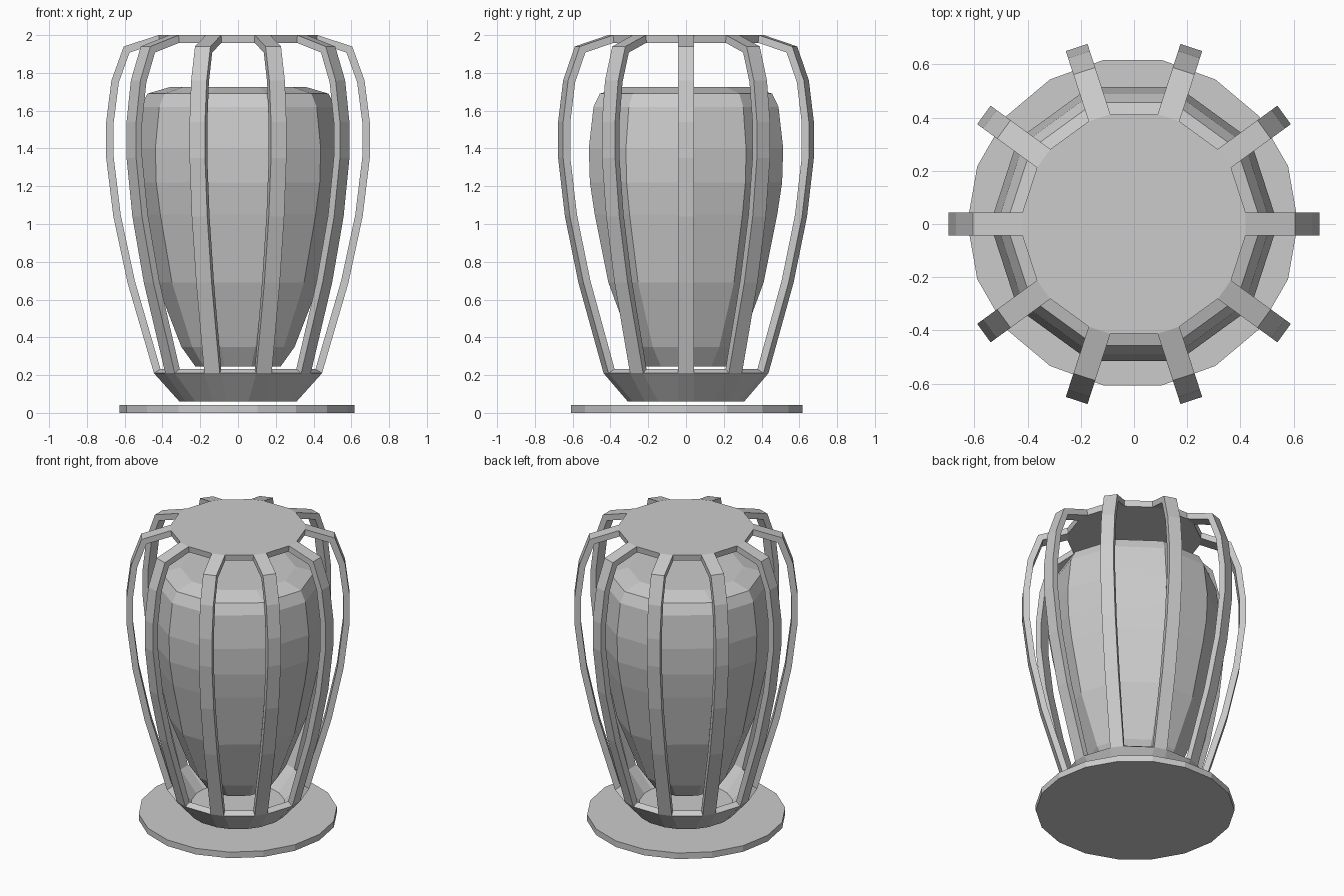
import bpy, bmesh
from math import sin, cos, pi

if "Cube" in bpy.data.objects:
    bpy.data.objects.remove(bpy.data.objects["Cube"])

RIBS = 10
HALF_W = 0.043


def make_object(name, bm):
    mesh = bpy.data.meshes.new(name)
    bm.to_mesh(mesh)
    bm.free()
    obj = bpy.data.objects.new(name, mesh)
    bpy.context.collection.objects.link(obj)
    return obj


def loft(bm, rings, keep=lambda level, side: True):
    """Skin stacked point rings, cap both ends, and leave out unwanted panels."""
    verts = [[bm.verts.new(p) for p in ring] for ring in rings]
    n = len(verts[0])
    for k in range(len(verts) - 1):
        a, b = verts[k], verts[k + 1]
        for i in range(n):
            if keep(k, i):
                j = (i + 1) % n
                bm.faces.new((a[i], a[j], b[j], b[i]))
    bm.faces.new(verts[0][::-1])
    bm.faces.new(verts[-1])


def polygon_ring(r, z, n, cx=0, cy=0):
    return [(cx + r * cos(2 * pi * i / n), cy + r * sin(2 * pi * i / n), z)
            for i in range(n)]


def rib_ring(r, z):
    """Two points per rib, so every rib keeps a constant width."""
    pts = []
    for i in range(RIBS):
        a = 2 * pi * i / RIBS
        for w in (-HALF_W, HALF_W):
            pts.append((r * cos(a) - w * sin(a), r * sin(a) + w * cos(a), z))
    return pts


# Base disc
bm = bmesh.new()
loft(bm, [polygon_ring(0.622, z, 18, -0.005, 0.005) for z in (0, 0.042)])
make_object("base_disc", bm)

# Inner ten-sided body
body_profile = [(0.225, 0.245), (0.30, 0.35), (0.432, 0.69), (0.508, 1.05),
                (0.535, 1.22), (0.541, 1.40), (0.515, 1.62), (0.48, 1.69),
                (0.36, 1.725)]
bm = bmesh.new()
loft(bm, [polygon_ring(r, z, RIBS) for r, z in body_profile])
make_object("inner_body", bm)

# Cage: bowl, ribs and lid in one shell, with open panels between the ribs
cage_profile = [(0.31, 0.06), (0.445, 0.21), (0.585, 0.69), (0.66, 1.04),
                (0.698, 1.35), (0.698, 1.54), (0.67, 1.76), (0.605, 1.94),
                (0.42, 2.0)]
bm = bmesh.new()
loft(bm, [rib_ring(r, z) for r, z in cage_profile],
     keep=lambda level, side: level == 0 or side % 2 == 0)
cage = make_object("rib_cage", bm)
shell = cage.modifiers.new("thickness", 'SOLIDIFY')
shell.thickness = 0.04
shell.offset = -1
shell.use_even_offset = True
